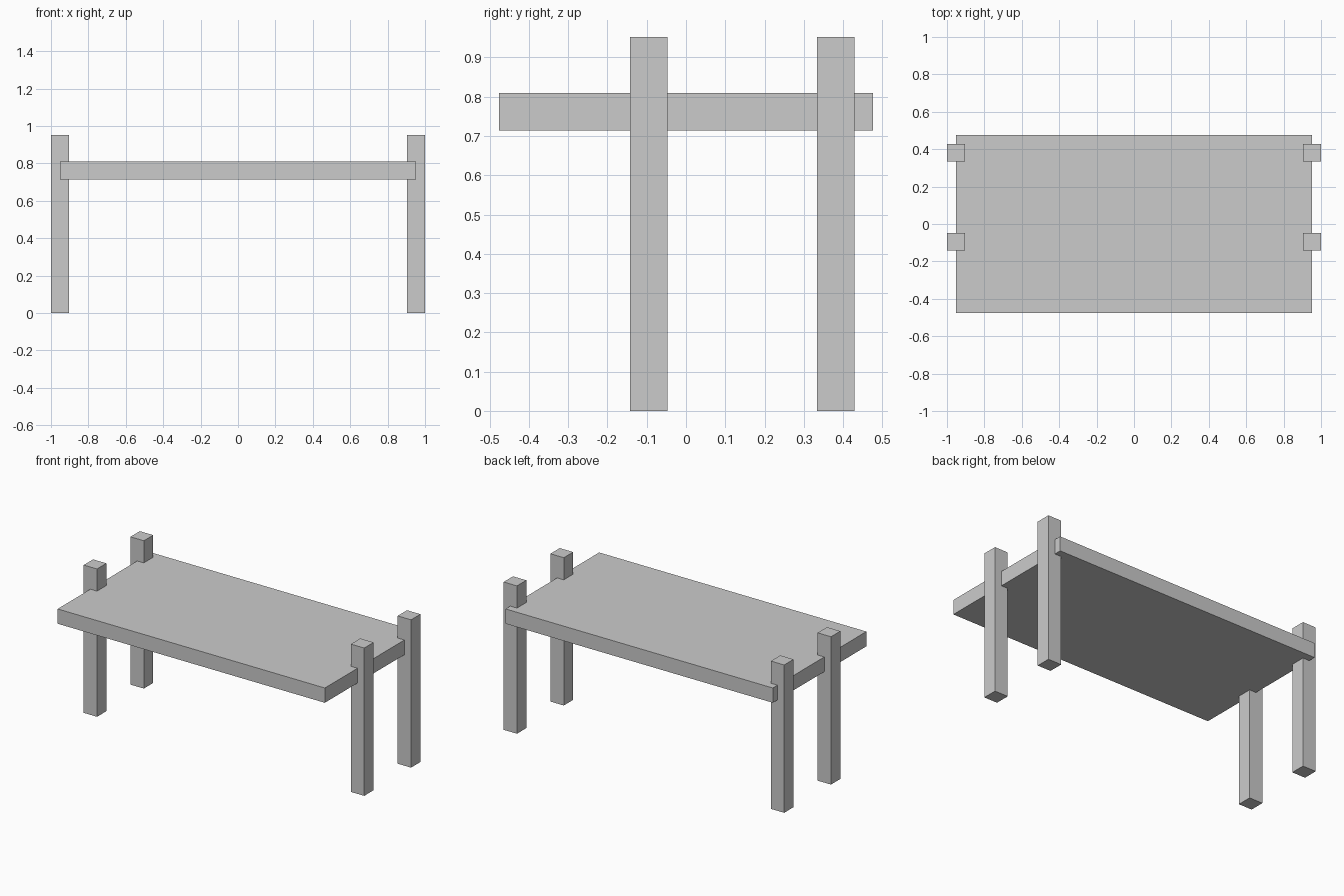
import bpy

if "Cube" in bpy.data.objects:
    bpy.data.objects.remove(bpy.data.objects["Cube"])

U = 2 / 21  # module: one leg width


def box(name, center, size):
    bpy.ops.mesh.primitive_cube_add(size=1, location=[c * U for c in center])
    obj = bpy.context.object
    obj.name = name
    obj.scale = [s * U for s in size]
    bpy.ops.object.transform_apply(location=False, rotation=False, scale=True)
    return obj


# Slab top, overhanging toward the front
box("table_top", (0, 0, 8), (20, 10, 1))

# Four posts straddling the short edges and rising above the top
for side, x in (("left", -10), ("right", 10)):
    for place, y in (("front", -1), ("back", 4)):
        box(f"{place}_{side}_leg", (x, y, 5), (1, 1, 10))
